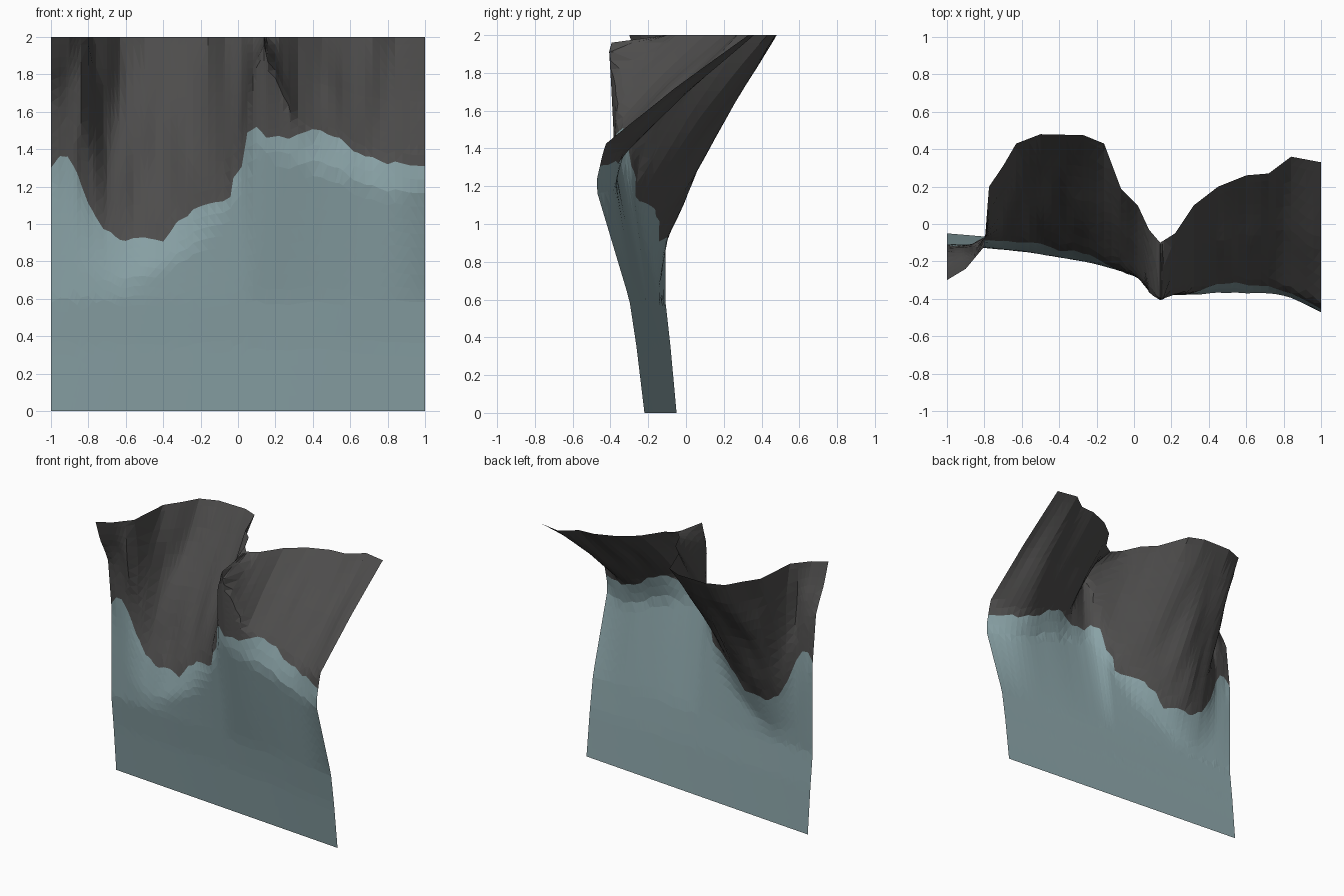
import bpy, bmesh
from mathutils import Vector, noise

if "Cube" in bpy.data.objects:
    bpy.data.objects.remove(bpy.data.objects["Cube"])

# Vertical profiles of the cliff: x, foot z, foot y, ledge z, ledge y, rim y (z=2)
COLS = [
    (-1.0, 1.25, -.105, 1.65, -.15, -.30), (-.9, 1.0, -.11, 1.5, -.11, -.24),
    (-.8, .8, -.125, 1.2, -.10, -.12), (-.775, .75, -.13, 1.05, -.085, .20),
    (-.7, .7, -.135, .98, -.085, .31), (-.63, .68, -.14, .95, -.09, .43),
    (-.5, .72, -.165, .92, -.10, .48), (-.27, .86, -.205, 1.06, -.15, .475),
    (-.16, 1.0, -.235, 1.15, -.20, .43), (-.07, 1.1, -.26, 1.25, -.24, .19),
    (.02, 1.2, -.285, 1.45, -.28, .10), (.08, 1.4, -.36, 1.82, -.37, -.03),
    (.14, 1.4, -.38, 1.96, -.41, -.10), (.22, 1.35, -.38, 1.75, -.375, -.05),
    (.32, 1.33, -.38, 1.52, -.365, .10), (.45, 1.3, -.375, 1.5, -.32, .20),
    (.6, 1.25, -.375, 1.43, -.32, .26), (.72, 1.2, -.37, 1.35, -.33, .27),
    (.84, 1.15, -.39, 1.35, -.365, .36), (1.0, 1.2, -.48, 1.42, -.43, .33)]

# Ragged line between pale lower sheet and dark rock: x, z
LINE = [(-1, 1.3), (-.95, 1.36), (-.91, 1.37), (-.86, 1.27), (-.8, 1.1), (-.72, .98),
        (-.66, .93), (-.6, .915), (-.5, .93), (-.4, .905), (-.33, 1.0), (-.24, 1.08),
        (-.04, 1.14), (-.025, 1.24), (.02, 1.31), (.05, 1.49), (.1, 1.525),
        (.15, 1.46), (.22, 1.47), (.27, 1.455), (.4, 1.51), (.54, 1.46),
        (.62, 1.39), (.76, 1.335), (1, 1.31)]


def lerp_table(rows, t):
    """Piecewise-linear lookup; returns the columns after the key."""
    for a, b in zip(rows, rows[1:]):
        if t <= b[0] + 1e-9:
            f = (t - a[0]) / (b[0] - a[0])
            return [p + (q - p) * f for p, q in zip(a[1:], b[1:])]
    return list(rows[-1][1:])


def raw_depth(x, z):
    fz, fy, lz, ly, rim = lerp_table(COLS, x)
    mid = (lz + 2) / 2
    sag = .02 * min(1, (2 - lz) * 2) * (rim > 0)
    profile = [(0, -.135 - .085 * x), (.35, -.172 - .09 * x), (.6, -.205 - .095 * x),
               (fz, fy), (lz, ly), (mid, (ly + rim) / 2 - sag), (2, rim)]
    return lerp_table(profile, z)[0]


def depth(x, z):
    # folds are crisp at the rim and soften further down the wall
    w = min(.11 * (2 - z), .07, 1 - abs(x))
    if abs(x - .14) < .2:
        w *= .35
    y = sum(raw_depth(x + w * k / 3, z) for k in range(-3, 4)) / 7
    # vertical rock streaks on the dark part, away from the pinched ridge
    lz = lerp_table(COLS, x)[2]
    fade = max(0, min(1, (z - lz) * 4, (2 - z) * 4, (abs(x - .14) - .15) * 5))
    return y + .045 * fade * noise.noise(Vector((x * 7, z * 1.8, 3)))


def material(name, rgb):
    m = bpy.data.materials.new(name)
    m.diffuse_color = (*rgb, 1)
    m.use_nodes = True
    m.node_tree.nodes["Principled BSDF"].inputs["Base Color"].default_value = m.diffuse_color
    return m


# One continuous sheet, with a mesh row following the colour line
LOW, HIGH = 18, 12
keys = {round(r[0], 4) for r in COLS + LINE} | {round(-1 + i * .04, 4) for i in range(51)}
xs = sorted(keys)
bm = bmesh.new()
grid = []
for x in xs:
    split = lerp_table(LINE, x)[0] + .02 * noise.noise(Vector((x * 17, 0, 8)))
    zs = [split * i / LOW for i in range(LOW)]
    zs += [split + (2 - split) * i / HIGH for i in range(HIGH + 1)]
    zs[-2] = max(zs[-2], 1.96)  # tight lip under the rim
    grid.append([bm.verts.new((x, depth(x, z), z)) for z in zs])
for a, b in zip(grid, grid[1:]):
    for j in range(LOW + HIGH):
        face = bm.faces.new((a[j], b[j], b[j + 1], a[j + 1]))
        face.material_index = int(j >= LOW)
bmesh.ops.triangulate(bm, faces=bm.faces[:])

mesh = bpy.data.meshes.new("cliff_wall")
bm.to_mesh(mesh)
bm.free()
mesh.materials.append(material("pale blue grey", (.25, .36, .38)))
mesh.materials.append(material("dark rock grey", (.075, .073, .072)))
wall = bpy.data.objects.new("cliff_wall", mesh)
bpy.context.collection.objects.link(wall)
